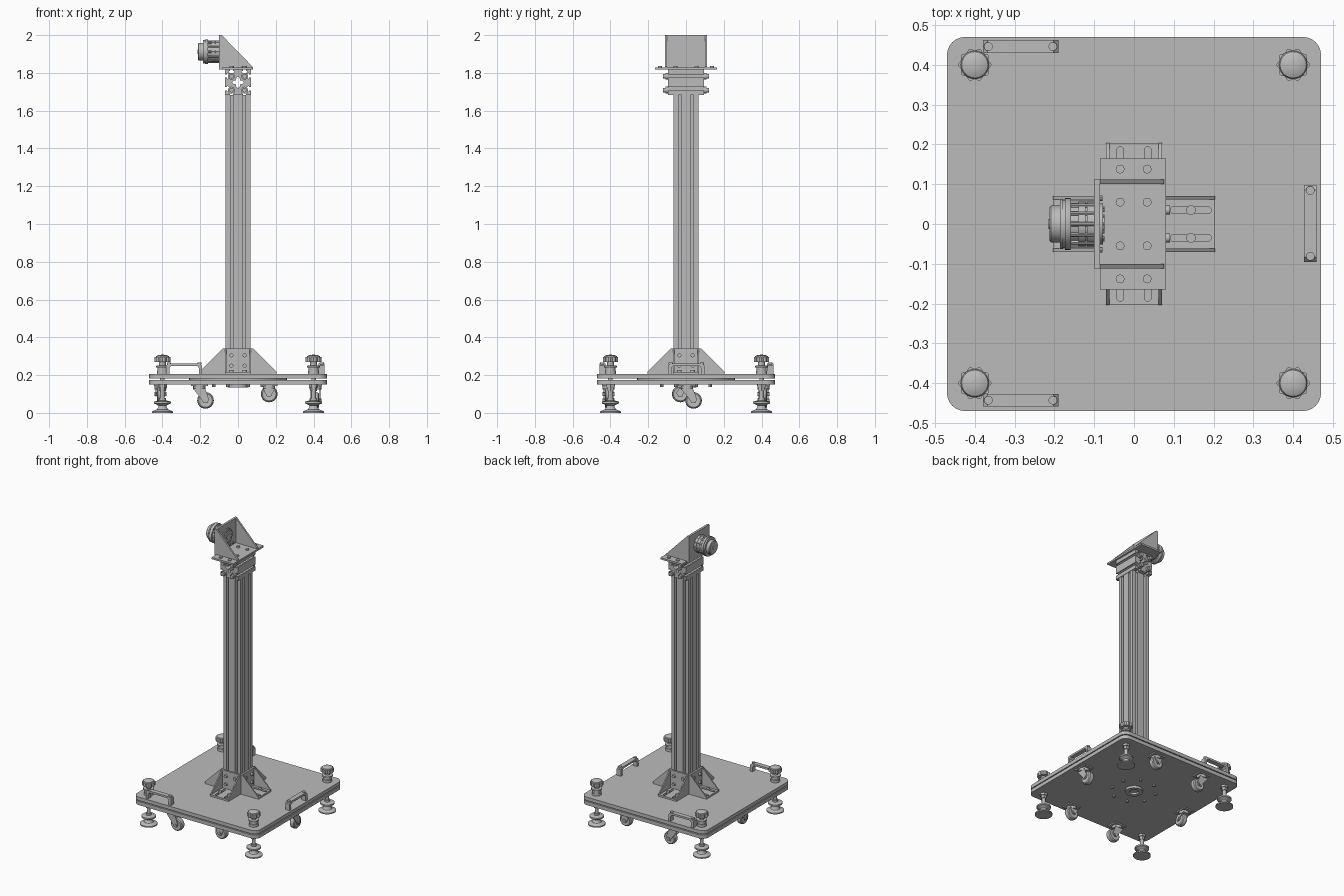
import bpy, bmesh
from math import sin, cos, pi
from mathutils import Vector

if "Cube" in bpy.data.objects:
    bpy.data.objects.remove(bpy.data.objects["Cube"], do_unlink=True)

grey = bpy.data.materials.new("machined grey")
grey.use_nodes = True
grey.diffuse_color = (0.5, 0.5, 0.5, 1)
grey.node_tree.nodes["Principled BSDF"].inputs["Base Color"].default_value = (0.5, 0.5, 0.5, 1)

# (a, b) is the cross-section, h runs along the axis
AXES = {"x": lambda a, b, h: Vector((h, a, b)),
        "y": lambda a, b, h: Vector((a, h, b)),
        "z": lambda a, b, h: Vector((a, b, h))}


def finish(name, bm, smooth=False):
    bmesh.ops.recalc_face_normals(bm, faces=bm.faces)
    mesh = bpy.data.meshes.new(name)
    bm.to_mesh(mesh)
    bm.free()
    mesh.materials.append(grey)
    obj = bpy.data.objects.new(name, mesh)
    bpy.context.collection.objects.link(obj)
    if smooth:
        bpy.ops.object.select_all(action="DESELECT")
        obj.select_set(True)
        bpy.context.view_layer.objects.active = obj
        bpy.ops.object.shade_smooth_by_angle(angle=0.6)
    return obj


def prism(name, loops, start, end, axis="z", smooth=False):
    """Extrude an outline; further loops are holes."""
    bm = bmesh.new()
    place = AXES[axis]
    edges = []
    for loop in loops:
        vs = [bm.verts.new(place(a, b, start)) for a, b in loop]
        edges += [bm.edges.new((v, vs[i - 1])) for i, v in enumerate(vs)]
    if len(loops) == 1:
        bm.faces.new(vs)
    else:
        bmesh.ops.triangle_fill(bm, edges=edges, use_beauty=True)
    ext = bmesh.ops.extrude_face_region(bm, geom=bm.faces[:], use_keep_orig=True)
    moved = [v for v in ext["geom"] if isinstance(v, bmesh.types.BMVert)]
    bmesh.ops.translate(bm, verts=moved, vec=place(0, 0, end - start))
    return finish(name, bm, smooth)


def turned(name, profile, centre, axis="z", sides=24):
    """Revolve (radius, height) steps around an axis."""
    bm = bmesh.new()
    rings = [[bm.verts.new(Vector(centre) + AXES[axis](r * cos(2 * pi * i / sides), r * sin(2 * pi * i / sides), h))
              for i in range(sides)] for r, h in profile]
    for lo, hi in zip(rings, rings[1:]):
        for i in range(sides):
            bm.faces.new((lo[i - 1], lo[i], hi[i], hi[i - 1]))
    bm.faces.new(rings[0])
    bm.faces.new(rings[-1])
    return finish(name, bm, True)


def disc(name, centre, r, start, end, axis="z", sides=16):
    return turned(name, [(r, start), (r, end)], centre, axis, sides)


def rect(a0, a1, b0, b1):
    return [(a0, b0), (a1, b0), (a1, b1), (a0, b1)]


def rounded(half, r, steps=6):
    pts = []
    for q, (sx, sy) in enumerate([(1, 1), (-1, 1), (-1, -1), (1, -1)]):
        for i in range(steps + 1):
            t = pi / 2 * (q + i / steps)
            pts.append((sx * (half - r) + r * cos(t), sy * (half - r) + r * sin(t)))
    return pts


def circle(a, b, r, n=24, wave=0, lobes=0):
    return [(a + (r + wave * cos(lobes * t)) * cos(t), b + (r + wave * cos(lobes * t)) * sin(t))
            for t in (2 * pi * i / n for i in range(n))]


def slotted(half):
    """Square extrusion outline with two T-slots on each side."""
    side = [(-half, -half)]
    for c in (-half / 2, half / 2):
        for u, d in [(-.008, 0), (-.008, .009), (-.017, .009), (-.008, .022),
                     (.008, .022), (.017, .009), (.008, .009), (.008, 0)]:
            side.append((c + u, d - half))
    turn = [lambda a, b: (a, b), lambda a, b: (-b, a), lambda a, b: (-a, -b), lambda a, b: (b, -a)]
    return [f(a, b) for f in turn for a, b in side]


# Base: two rounded plates with a spacer between
prism("lower_base_plate", [rounded(.47, .045)], .15, .175)
prism("upper_base_plate", [rounded(.47, .045)], .181, .205)
disc("base_spacer", (0, 0, 0), .26, .17, .185, sides=40)
turned("underside_boss", [(.055, .151), (.055, .135), (.03, .135), (.03, .148)], (0, 0, 0))
for i in range(8):
    t = pi / 4 * i + pi / 8
    disc("underside_bolt", (.14 * cos(t), .14 * sin(t), 0), .009, .138, .151, sides=8)

# Column of slotted extrusion
star = circle(0, 0, .024, 16, .009, 4)
prism("column", [slotted(.066), star], .205, 1.682)

# Four gusseted foot brackets around the column
for axis, s in [("x", 1), ("x", -1), ("y", 1), ("y", -1)]:
    other = "y" if axis == "x" else "x"
    sort = sorted

    def along(u0, u1, v0, v1):
        u0, u1 = sorted((s * u0, s * u1))
        return rect(u0, u1, v0, v1) if axis == "x" else rect(v0, v1, u0, u1)

    def slot(u0, u1, v, r=.009):
        pts = [(u1 + r * cos(t), v + r * sin(t)) for t in (-pi / 2 + pi * i / 6 for i in range(7))]
        pts += [(u0 - r * cos(t), v - r * sin(t)) for t in (-pi / 2 + pi * i / 6 for i in range(7))]
        return [(s * u, w) if axis == "x" else (w, s * u) for u, w in pts]

    prism("bracket_foot", [along(.067, .204, -.07, .07), slot(.1, .185, -.035), slot(.1, .185, .035)], .205, .217)
    prism("bracket_back", [rect(-.07, .07, .205, .34)], s * .067, s * .079, axis)
    gusset = [(s * u, z) for u, z in [(.067, .205), (.204, .205), (.204, .217), (.081, .34), (.067, .34)]]
    for v in (-.07, .062):
        prism("bracket_gusset", [gusset], v, v + .008, other)
    for v in (-.035, .035):
        p = (s * .143, v, 0) if axis == "x" else (v, s * .143, 0)
        disc("foot_bolt", p, .012, .205, .226)
        for z in (.25, .305):
            q = (0, v, z) if axis == "x" else (v, 0, z)
            disc("column_bolt", q, .011, s * .078, s * .09, axis, 12)

# Cross beam on top of the column, with end bolts
beam = prism("cross_beam", [slotted(.068), star], -.095, .095, "y")
beam.location.z = 1.75
for s in (-1, 1):
    for x in (-.035, .035):
        for z in (1.709, 1.782):
            turned("beam_end_bolt", [(.018, s * .094), (.018, s * .108), (.012, s * .108), (.012, s * .121)],
                   (x, 0, z), "y", 16)

# Angle bracket: table plate, upright and triangular gussets
prism("table_plate", [rect(-.085, .08, -.165, .165)], 1.817, 1.829)
prism("upright_plate", [rect(-.112, .112, 1.817, 2.0), circle(0, 1.912, .03)], -.1, -.085, "x")
for y in (-.112, .1):
    prism("table_gusset", [[(-.086, 1.828), (.076, 1.828), (.076, 1.834), (-.086, 2.0)]], y, y + .012, "y")
for x in (-.035, .033):
    for y in (-.138, -.055, .055, .138):
        disc("table_bolt", (x, y, 0), .011, 1.828, 1.837)

# Rotary unit on the upright
hub = (0, 0, 1.912)
turned("rotary_body", [(.056, -.1), (.056, -.118), (.052, -.118), (.052, -.122), (.056, -.122), (.056, -.14),
                       (.052, -.14), (.052, -.158), (.063, -.158), (.065, -.161), (.065, -.174), (.06, -.174),
                       (.06, -.178), (.063, -.178), (.063, -.186), (.047, -.186), (.047, -.208), (.043, -.212),
                       (.012, -.212), (.012, -.215)], hub, "x", 40)
turned("rotary_inner_flange", [(.052, -.1), (.052, -.078), (.018, -.078), (.018, -.074)], hub, "x", 32)
for i in range(12):
    t = pi / 6 * i
    rod = (0, .053 * cos(t), 1.912 + .053 * sin(t))
    disc("rotary_rib", rod, .006, -.158, -.1, "x", 8)
    disc("flange_bolt", (0, .04 * cos(t), 1.912 + .04 * sin(t)), .004, -.079, -.074, "x", 8)
for y in (-.065, -.03, .03, .065):
    disc("upright_bolt", (0, y, 1.846), .007, -.086, -.079, "x", 10)

# Levelling feet with hand knobs at the corners
for x in (-.4, .4):
    for y in (-.4, .4):
        p = (x, y, 0)
        disc("foot_spindle", p, .012, .01, .28)
        turned("foot_pad", [(.055, 0), (.055, .008), (.03, .018), (.022, .03), (.022, .038), (.03, .044),
                            (.045, .05), (.045, .06), (.018, .066), (.018, .078)], p, sides=32)
        turned("foot_collar", [(.03, .205), (.03, .222), (.026, .222), (.026, .24), (.034, .24), (.034, .249),
                               (.018, .252), (.018, .275)], p)
        prism("hand_knob", [circle(x, y, .039, 60, .003, 10)], .27, .295, smooth=True)
        turned("knob_crown", [(.036, .294), (.033, .301), (.02, .307), (.006, .308)], p)
        turned("lower_nut", [(.024, .151), (.024, .135), (.018, .135), (.018, .115)], p, sides=6)


# Casters under the base: u is the rolling direction, wheel axle across it
def caster(axis, u, across, wheel_u, wheel_z):
    axle = "y" if axis == "x" else "x"

    def pos(a, z=0):
        return (a, across, z) if axis == "x" else (across, a, z)

    a0, a1, c0, c1 = u - .045, u + .045, across - .035, across + .035
    prism("caster_plate", [rect(a0, a1, c0, c1) if axis == "x" else rect(c0, c1, a0, a1)], .142, .151)
    disc("caster_swivel", pos(u), .032, .124, .143)
    for side in (-.026, .021):
        cheek = [(u - .032, .128), (u + .032, .128), (wheel_u + .018, wheel_z + .006),
                 (wheel_u + .01, wheel_z - .014), (wheel_u - .01, wheel_z - .014), (wheel_u - .022, wheel_z + .006)]
        prism("caster_fork", [cheek], across + side, across + side + .005, axle)
    turned("caster_wheel", [(.02, -.016), (.036, -.018), (.042, -.013), (.044, 0), (.042, .013), (.036, .018),
                            (.02, .016)], pos(wheel_u, wheel_z), axle, 28)
    disc("caster_axle", pos(wheel_u, wheel_z), .01, -.031, .031, axle, 12)


for y in (-.41, .41):
    caster("x", -.205, y, -.172, .066)
    caster("x", .165, y, .165, .1)
caster("y", .005, .41, .04, .066)
caster("y", -.005, -.41, -.03, .1)


# Bent carrying handles with end bolts
def handle(axis, a0, a1, across):
    cross = "y" if axis == "x" else "x"
    w, z = .017, .262
    arch = [(a0, .205), (a0, z - .012), (a0 + .012, z), (a1 - .012, z), (a1, z - .012), (a1, .205),
            (a1 - w, .205), (a1 - w, z - .024), (a1 - w - .01, z - .013), (a0 + w + .01, z - .013),
            (a0 + w, z - .024), (a0 + w, .205)]
    prism("carry_handle", [arch], across - .016, across + .016, cross)
    for a in (a0 + .014, a1 - .014):
        p = (a, across, 0) if axis == "x" else (across, a, 0)
        disc("handle_bolt", p, .011, .255, .266, sides=12)


handle("x", -.38, -.19, .446)
handle("x", -.38, -.19, -.443)
handle("y", -.095, .098, .443)
